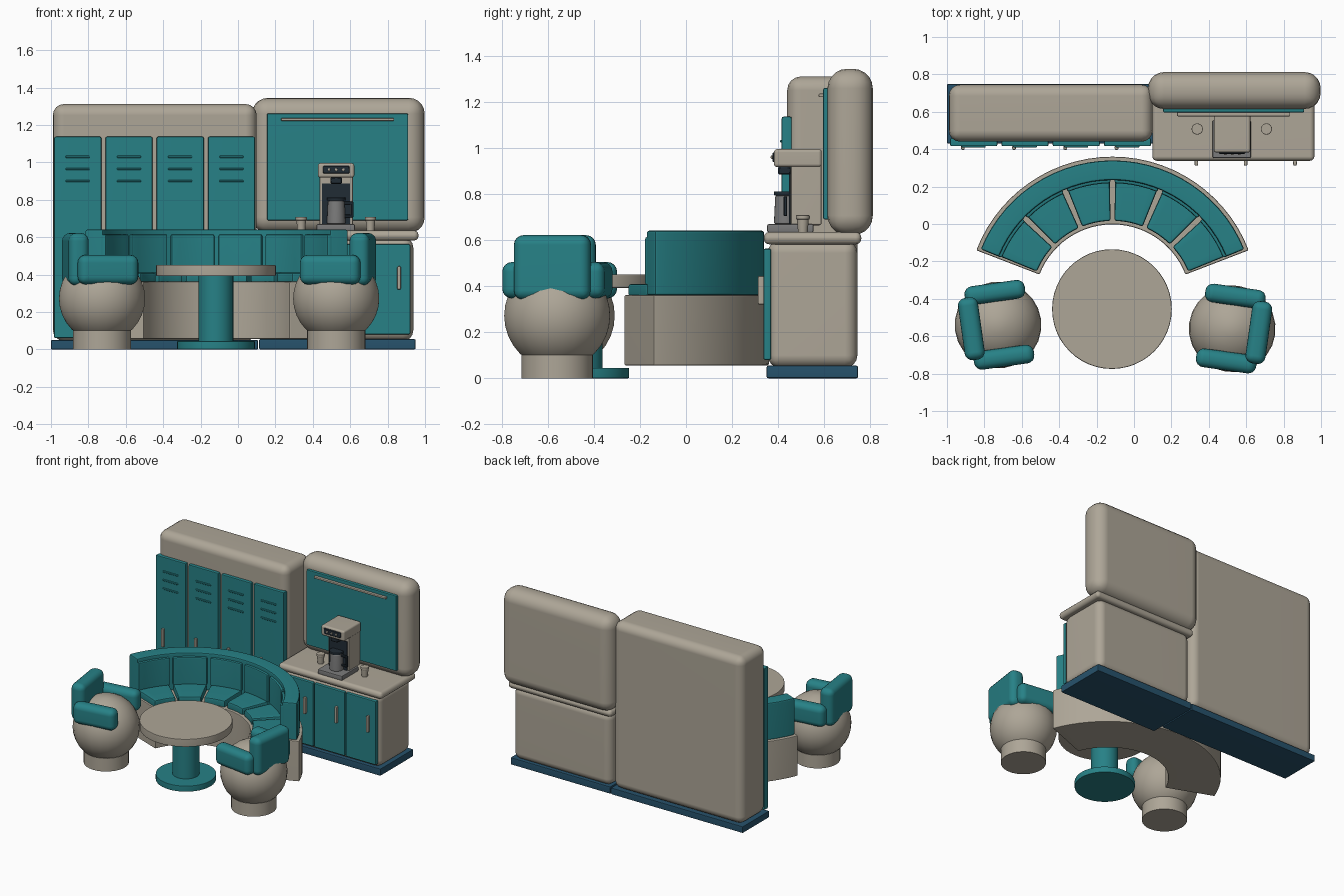
import bpy, bmesh, math
from mathutils import Matrix, Vector

if "Cube" in bpy.data.objects:
    bpy.data.objects.remove(bpy.data.objects["Cube"])


def material(name, rgb):
    m = bpy.data.materials.new(name)
    m.diffuse_color = (*rgb, 1)
    m.use_nodes = True
    m.node_tree.nodes["Principled BSDF"].inputs["Base Color"].default_value = m.diffuse_color
    return m


BEIGE = material("beige", (0.42, 0.38, 0.31))
TEAL = material("teal", (0.02, 0.22, 0.24))
BLUE = material("blue", (0.02, 0.085, 0.15))
DARK = material("dark", (0.015, 0.025, 0.035))
GREY = material("grey", (0.2, 0.2, 0.2))


def finish(bm, name, mat, bevel=0, segs=3, matrix=None):
    bmesh.ops.recalc_face_normals(bm, faces=bm.faces)
    if bevel:
        sharp = [e for e in bm.edges if e.calc_face_angle(0) > 0.7]
        bmesh.ops.bevel(bm, geom=sharp, offset=bevel, segments=segs, profile=0.5,
                        affect='EDGES', clamp_overlap=True)
    if matrix:
        bm.transform(matrix)
    for f in bm.faces:
        f.smooth = True
    for e in bm.edges:
        e.smooth = e.calc_face_angle(0) < 0.7
    me = bpy.data.meshes.new(name)
    bm.to_mesh(me)
    bm.free()
    me.materials.append(mat)
    ob = bpy.data.objects.new(name, me)
    bpy.context.collection.objects.link(ob)
    ob.modifiers.new("normals", 'WEIGHTED_NORMAL').keep_sharp = True
    return ob


def box(name, mat, x, y, z, bevel=0, segs=3, matrix=None):
    """Rounded box from (min, max) pairs."""
    bm = bmesh.new()
    bmesh.ops.create_cube(bm, size=1)
    for v in bm.verts:
        v.co = Vector([(p[0] + p[1]) / 2 + c * (p[1] - p[0]) for p, c in zip((x, y, z), v.co)])
    return finish(bm, name, mat, bevel, segs, matrix)


def cyl(name, mat, x, y, z0, z1, r, bevel=0, sides=32, r2=None):
    bm = bmesh.new()
    bmesh.ops.create_cone(bm, cap_ends=True, segments=sides, radius1=r, radius2=r2 or r, depth=z1 - z0)
    return finish(bm, name, mat, bevel, 2, Matrix.Translation((x, y, (z0 + z1) / 2)))


def sector(name, mat, r0, r1, a0, a1, z0, z1, n, bevel):
    """Curved block swept about the sofa centre, angles in degrees."""
    bm = bmesh.new()
    rings = []
    for i in range(n + 1):
        a = math.radians(a0 + (a1 - a0) * i / n)
        rings.append([bm.verts.new((-0.115 + r * math.cos(a), -0.42 + r * math.sin(a), z))
                      for r, z in ((r0, z0), (r1, z0), (r1, z1), (r0, z1))])
    for p, q in zip(rings, rings[1:]):
        for k in range(4):
            bm.faces.new((p[k], p[(k + 1) % 4], q[(k + 1) % 4], q[k]))
    bm.faces.new(rings[0])
    bm.faces.new(rings[-1])
    return finish(bm, name, mat, bevel, 2)


# Locker bank
box("locker_plinth", BLUE, (-1, 0.107), (0.43, 0.748), (0, 0.05), 0.006, 2)
box("locker_body", BEIGE, (-0.99, 0.10), (0.44, 0.745), (0.045, 1.312), 0.06, 4)
for i in range(4):
    x = -0.983 + i * 0.274
    box(f"locker_door_{i}", TEAL, (x, x + 0.252), (0.416, 0.46), (0.06, 1.137), 0.008, 2)
    for j, z in enumerate((1.03, 0.965, 0.9)):
        box(f"locker_vent_{i}_{j}", TEAL, (x + 0.062, x + 0.19), (0.409, 0.42),
            (z - 0.006, z + 0.006), 0.003, 1)
    box(f"locker_handle_{i}", BEIGE, (x + 0.058, x + 0.078), (0.396, 0.42), (0.46, 0.6), 0.007, 2)

# Kitchen cabinet
box("cabinet_plinth", BLUE, (0.112, 0.95), (0.35, 0.748), (0, 0.055), 0.008, 2)
box("cabinet_body", BEIGE, (0.115, 0.937), (0.355, 0.745), (0.045, 0.6), 0.055, 4)
for i in range(3):
    x = 0.138 + i * 0.264
    box(f"cabinet_door_{i}", TEAL, (x, x + 0.255), (0.336, 0.37), (0.08, 0.563), 0.008, 2)
    box(f"cabinet_handle_{i}", BEIGE, (x + 0.185, x + 0.205), (0.312, 0.34), (0.32, 0.445), 0.007, 2)
box("countertop", BEIGE, (0.098, 0.965), (0.338, 0.762), (0.582, 0.636), 0.024, 3)

# Wall panel above the counter
box("wall_panel", BEIGE, (0.075, 0.998), (0.615, 0.812), (0.622, 1.345), 0.085, 5)
box("splashback", TEAL, (0.155, 0.91), (0.596, 0.63), (0.69, 1.262), 0.008, 2)
box("light_strip", BEIGE, (0.23, 0.835), (0.576, 0.6), (1.222, 1.237), 0.005, 2)

# Coffee machine
box("machine_tray", GREY, (0.42, 0.625), (0.352, 0.555), (0.634, 0.67), 0.008, 2)
box("machine_column", BEIGE, (0.435, 0.615), (0.455, 0.59), (0.665, 0.94), 0.01, 2)
box("machine_recess", DARK, (0.45, 0.6), (0.448, 0.46), (0.67, 0.888))
box("machine_head", BEIGE, (0.427, 0.622), (0.382, 0.59), (0.918, 0.996), 0.014, 3)
box("machine_nozzle", DARK, (0.495, 0.555), (0.4, 0.455), (0.885, 0.92), 0.005, 1)
box("control_panel", DARK, (0.455, 0.595), (0.375, 0.39), (0.94, 0.982), 0.004, 1)
for i in range(3):
    x = 0.487 + i * 0.038
    box(f"machine_button_{i}", BEIGE, (x - 0.007, x + 0.007), (0.368, 0.38), (0.954, 0.968), 0.004, 2)
cyl("coffee_pot", GREY, 0.525, 0.432, 0.67, 0.795, 0.05, 0.008, 24, 0.044)
cyl("pot_lid", DARK, 0.525, 0.432, 0.795, 0.812, 0.05, 0.004, 24)
for z0, z1 in ((0.705, 0.72), (0.775, 0.79)):
    box("pot_handle_arm", DARK, (0.565, 0.617), (0.424, 0.44), (z0, z1), 0.003, 1)
box("pot_handle_grip", DARK, (0.602, 0.618), (0.424, 0.44), (0.705, 0.79), 0.004, 1)

# Cups
for i, x in enumerate((0.338, 0.708)):
    cyl(f"cup_{i}", BEIGE, x, 0.508, 0.634, 0.695, 0.021, 0.003, 20, 0.026)
    cyl(f"cup_rim_{i}", BEIGE, x, 0.508, 0.69, 0.709, 0.03, 0.004, 20)

# Curved sofa
A0, STEP = 21, 23
sector("sofa_base", BEIGE, 0.418, 0.78, A0, 159, 0.055, 0.362, 28, 0.008)
sector("sofa_back", TEAL, 0.655, 0.76, A0 + 1, 158, 0.36, 0.642, 28, 0.012)
for i in range(6):
    a = A0 + i * STEP
    sector(f"seat_cushion_{i}", TEAL, 0.437, 0.655, a + 1.3, a + STEP - 1.3, 0.355, 0.41, 5, 0.012)
    sector(f"back_cushion_{i}", TEAL, 0.638, 0.67, a + 1, a + STEP - 1, 0.405, 0.615, 5, 0.01)

# Round table
cyl("table_foot", TEAL, -0.118, -0.455, 0, 0.045, 0.208, 0.005, 40)
cyl("table_stem", TEAL, -0.118, -0.455, 0.04, 0.4, 0.093)
cyl("table_top", BEIGE, -0.118, -0.455, 0.392, 0.452, 0.32, 0.006, 48)

# Ball armchairs
for side, x, y, turn in (("left", -0.727, -0.54, 8), ("right", 0.525, -0.56, 172)):
    place = Matrix.Translation((x, y, 0)) @ Matrix.Rotation(math.radians(turn), 4, 'Z')
    cyl(f"{side}_chair_foot", BEIGE, x, y, 0, 0.1, 0.156)
    bm = bmesh.new()
    bmesh.ops.create_uvsphere(bm, u_segments=24, v_segments=16, radius=0.232)
    finish(bm, f"{side}_chair_ball", BEIGE, matrix=place @ Matrix.Translation((0, 0, 0.272)))
    box(f"{side}_chair_back", TEAL, (-0.198, -0.09), (-0.168, 0.168), (0.34, 0.622), 0.042, 4, place)
    for s in (-1, 1):
        ys = sorted((s * 0.125, s * 0.225))
        box(f"{side}_chair_arm_{s}", TEAL, (-0.155, 0.17), ys, (0.347, 0.505), 0.042, 4, place)
